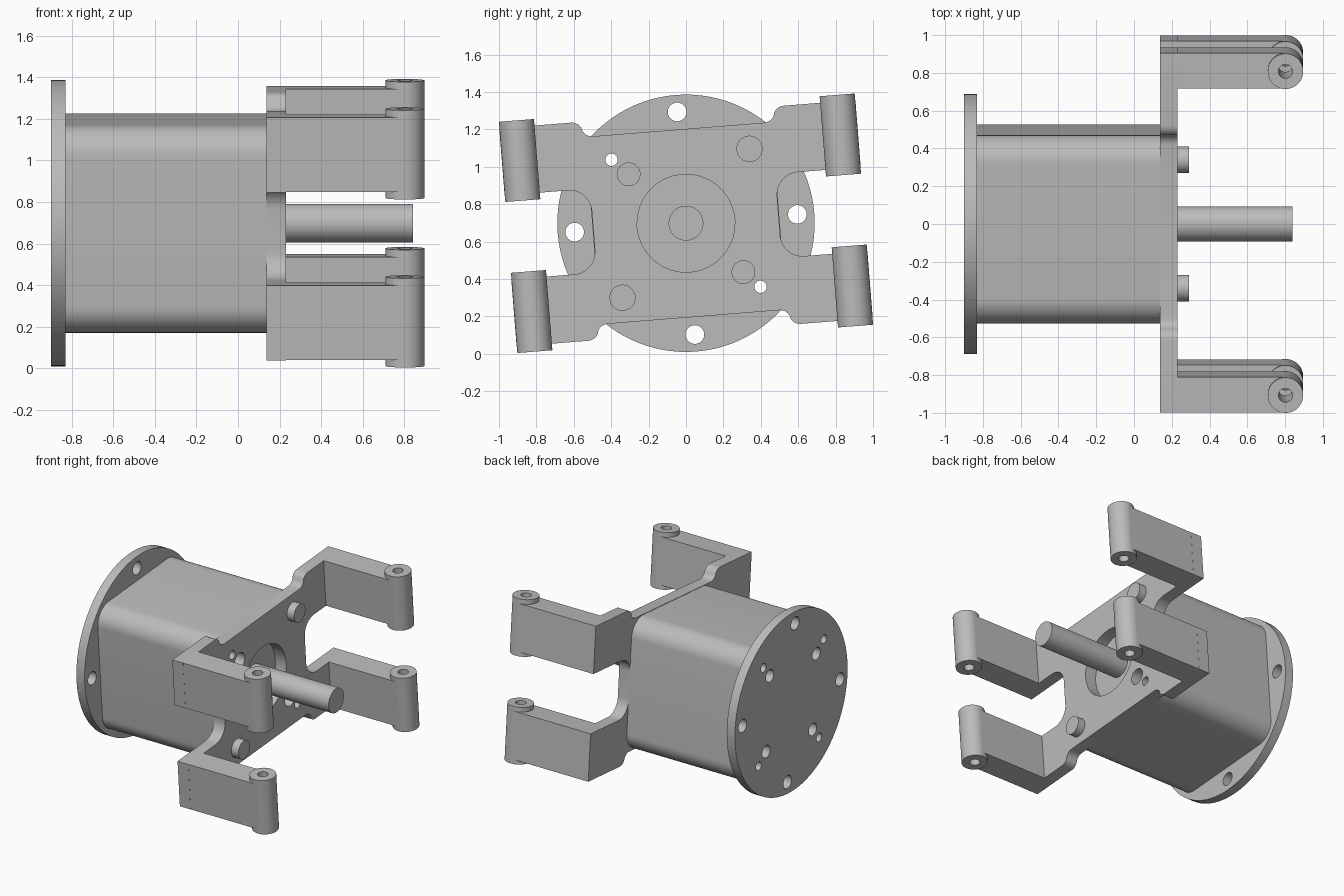
import bpy, bmesh
from math import cos, sin, pi, radians
from mathutils import Matrix, Vector

if "Cube" in bpy.data.objects:
    bpy.data.objects.remove(bpy.data.objects["Cube"], do_unlink=True)

grey = bpy.data.materials.new("plain grey")
grey.use_nodes = True
COLOUR = (0.5, 0.5, 0.5, 1)
grey.diffuse_color = COLOUR
grey.node_tree.nodes["Principled BSDF"].inputs["Base Color"].default_value = COLOUR

# The whole motor is rolled slightly about its shaft axis
FRAME = Matrix.Translation((0, 0, 0.698)) @ Matrix.Rotation(radians(4.55), 4, 'X')


def arc(cu, cv, r, start, end, n):
    """Points on an arc, angles in degrees."""
    angles = [radians(start + (end - start) * i / n) for i in range(n + 1)]
    return [(cu + r * cos(a), cv + r * sin(a)) for a in angles]


def circle(cu, cv, r, n=48):
    return arc(cu, cv, r, 0, 360, n)[:-1]


def prism(name, outline, lo, hi, axis='X'):
    """Extrude an outline: (y, z) along X, or (x, y) along Z."""
    bm = bmesh.new()
    place = (lambda p, h: (h, *p)) if axis == 'X' else (lambda p, h: (*p, h))
    rings = [[bm.verts.new(FRAME @ Vector(place(p, h))) for p in outline] for h in (lo, hi)]
    bm.faces.new(rings[0])
    bm.faces.new(rings[1])
    for i in range(len(outline)):
        j = (i + 1) % len(outline)
        bm.faces.new((rings[0][i], rings[0][j], rings[1][j], rings[1][i]))
    bmesh.ops.recalc_face_normals(bm, faces=bm.faces)
    mesh = bpy.data.meshes.new(name)
    bm.to_mesh(mesh)
    bm.free()
    mesh.materials.append(grey)
    ob = bpy.data.objects.new(name, mesh)
    bpy.context.collection.objects.link(ob)
    return ob


def activate(ob):
    bpy.ops.object.select_all(action='DESELECT')
    ob.select_set(True)
    bpy.context.view_layer.objects.active = ob


def drill(ob, holes, lo=-1.2, hi=1.2, axis='X'):
    """Cut round holes, each given as (centre, centre, radius)."""
    activate(ob)
    for cu, cv, r in holes:
        cutter = prism("hole_cutter", circle(cu, cv, r, 32), lo, hi, axis)
        cutter.hide_render = True
        mod = ob.modifiers.new("hole", 'BOOLEAN')
        mod.operation = 'DIFFERENCE'
        mod.solver = 'EXACT'
        mod.object = cutter
        bpy.ops.object.modifier_apply(modifier=mod.name)
        bpy.data.objects.remove(cutter, do_unlink=True)


CORNERS = [(1, 1), (-1, 1), (-1, -1), (1, -1)]
through_holes = [(-0.37, 0.37, 0.033), (0.37, -0.37, 0.033)]

# Rear flange with rim holes and four diagonal hole pairs
flange = prism("rear_flange", circle(0, 0, 0.688, 96), -0.9, -0.83)
rim = [(0.597, 0, 0.05), (0, 0.597, 0.05), (-0.597, 0, 0.05), (0, -0.597, 0.05)]
pairs = [(su * d, sv * d, r) for su, sv in CORNERS for d, r in ((0.285, 0.048), (0.37, 0.033))]
drill(flange, rim + pairs)

# Motor body, a rounded square
R = 0.14
body_outline = []
for k, (su, sv) in enumerate(CORNERS):
    body_outline += arc(su * (0.5 - R), sv * (0.5 - R), R, 90 * k, 90 * k + 90, 12)
body = prism("motor_body", body_outline, -0.83, 0.137)
drill(body, through_holes)

# Front plate: one quarter of its outline, mirrored to four corners
quarter = arc(0.617, 0.105, 0.12, 180, 90, 10)
quarter += [(0.955, 0.225), (0.955, 0.585)]
quarter += arc(0.57, 0.525, 0.06, 90, 150, 5)
quarter += arc(0.46, 0.563, 0.06, -30, -90, 5)
plate_outline = []
for su, sv in CORNERS:
    points = [(su * u, sv * v) for u, v in quarter]
    plate_outline += points if su * sv > 0 else points[::-1]
plate = prism("front_plate", plate_outline, 0.137, 0.23)
drill(plate, [(0, 0, 0.262), (-0.285, 0.285, 0.061), (0.285, -0.285, 0.061)] + through_holes)

# Shaft and the two locating pegs
prism("shaft", circle(0, 0, 0.093), 0.1, 0.84)
for side, word in ((1, "upper"), (-1, "lower")):
    prism(word + "_peg", circle(side * 0.37, side * 0.37, 0.07), 0.2, 0.29)

# Four arms, each ending in a drilled hinge barrel
HINGE_X, HINGE_Y, HINGE_R = 0.802, 0.86, 0.094
for su, sv in CORNERS:
    label = ("upper_" if sv > 0 else "lower_") + ("back" if su > 0 else "front")
    y = su * HINGE_Y
    near, far = y - 0.094, y + 0.094
    arm = prism(label + "_arm", [(0.2, near), (HINGE_X, near), (HINGE_X, far), (0.2, far)],
                *sorted((sv * 0.225, sv * 0.585)), axis='Z')
    barrel = prism(label + "_hinge_barrel", circle(HINGE_X, y, HINGE_R),
                   *sorted((sv * 0.19, sv * 0.62)), axis='Z')
    for part in (arm, barrel):
        drill(part, [(HINGE_X, y, 0.037)], axis='Z')

# Smooth round surfaces, keep edges crisp
for ob in bpy.context.scene.objects:
    if ob.type == 'MESH':
        activate(ob)
        bpy.ops.object.shade_smooth_by_angle(angle=radians(30))
